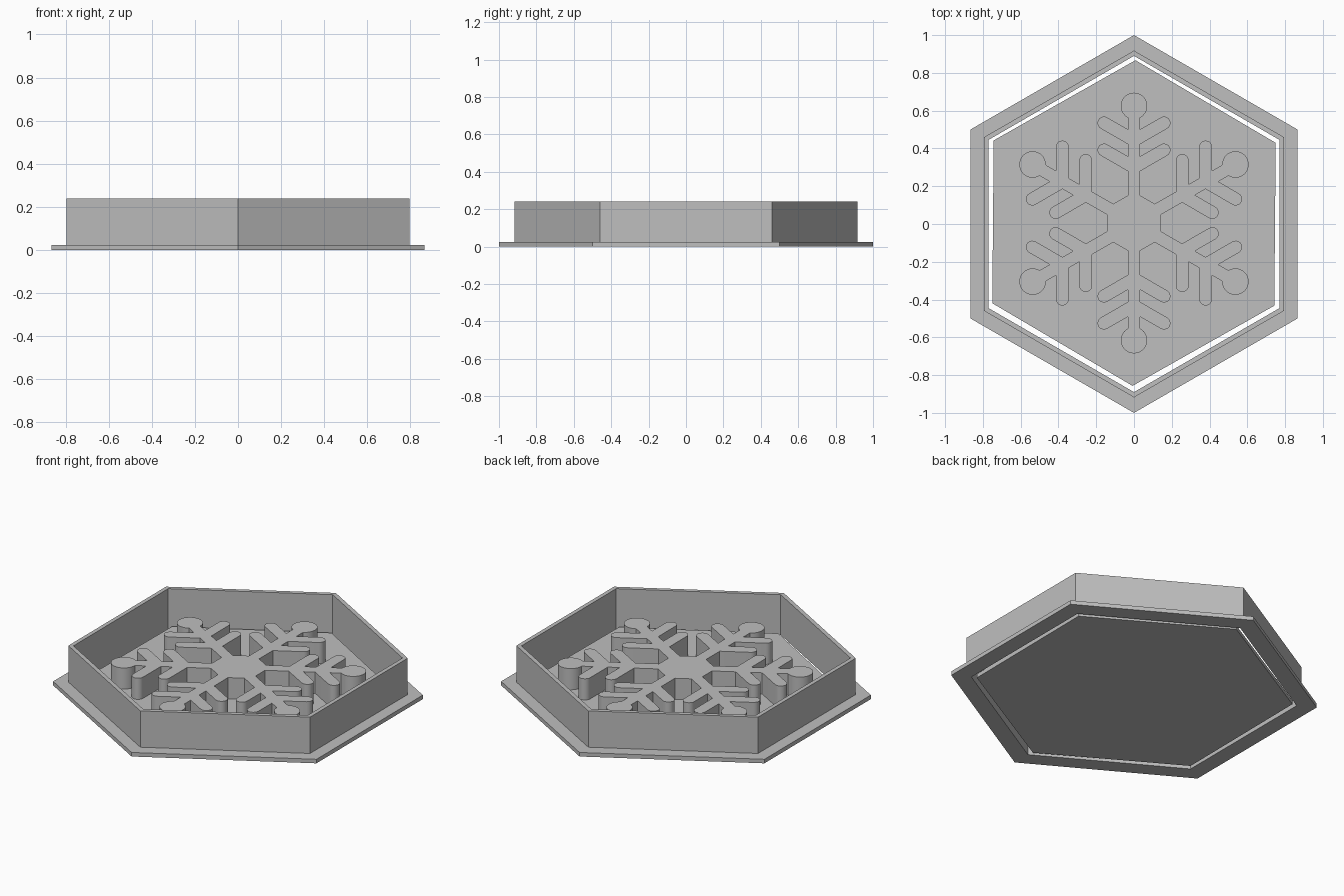
import bpy, bmesh
from math import sin, cos, pi, radians, sqrt, tan
from mathutils import Vector, Matrix

cube = bpy.data.objects.get("Cube")
if cube:
    bpy.data.objects.remove(cube, do_unlink=True)

grey = bpy.data.materials.new("plain grey")
grey.use_nodes = True
grey.diffuse_color = (0.52, 0.52, 0.52, 1)
grey.node_tree.nodes["Principled BSDF"].inputs["Base Color"].default_value = grey.diffuse_color


def finish(name, bm):
    bmesh.ops.recalc_face_normals(bm, faces=bm.faces[:])
    mesh = bpy.data.meshes.new(name)
    bm.to_mesh(mesh)
    bm.free()
    mesh.materials.append(grey)
    obj = bpy.data.objects.new(name, mesh)
    bpy.context.collection.objects.link(obj)
    return obj


def prism(bm, outline, z0, z1):
    """Extrude a flat outline from z0 up to z1."""
    face = bm.faces.new([bm.verts.new((x, y, z0)) for x, y in outline])
    new = bmesh.ops.extrude_face_region(bm, geom=[face], use_keep_orig=True)["geom"]
    bmesh.ops.translate(bm, vec=(0, 0, z1 - z0),
                        verts=[v for v in new if isinstance(v, bmesh.types.BMVert)])


def hexagon(radius):
    return [(radius * sin(i * pi / 3), radius * cos(i * pi / 3)) for i in range(6)]


# Cutter: an L-shaped section swept round a hexagon
BASE, RIM, STAMP = 0.024, 0.24, 0.15
section = [(0.89, 0), (1.0, 0), (1.0, BASE), (0.918, BASE), (0.918, RIM), (0.89, RIM)]
bm = bmesh.new()
loops = [[bm.verts.new((x, y, z)) for x, y in hexagon(r)] for r, z in section]
for a, b in zip(loops, loops[1:] + loops[:1]):
    for i in range(6):
        j = (i + 1) % 6
        bm.faces.new((a[i], a[j], b[j], b[i]))
finish("cutter_wall_and_flange", bm)

# Stamp base plate, loose inside the cutter
SHIFT = 0.005
bm = bmesh.new()
prism(bm, hexagon(0.862), 0, BASE)
plate = finish("stamp_plate", bm)
plate.location.y = SHIFT
plate.rotation_euler.z = radians(-0.5)

# Snowflake relief: half an arm, mirrored, then turned six times
STEM, TIP, BULB, BULB_Y, HUB = 0.033, 0.034, 0.07, 0.62, 0.143


def arc(centre, radius, start, end, steps):
    return [centre + radius * Vector((cos(t), sin(t))) for t in
            (radians(start + (end - start) * k / steps) for k in range(steps + 1))]


slope = tan(pi / 6)
half = [Vector((STEM, 2 * HUB / sqrt(3) - STEM * slope))]
for root in (0.295, 0.438):
    mid, spread = root + STEM * slope, TIP / cos(pi / 6)
    half.append(Vector((STEM, mid - spread)))
    half += arc(Vector((0.159, root + 0.159 * slope)), TIP, -60, 120, 10)
    half.append(Vector((STEM, mid + spread)))
join = Vector((STEM, -sqrt(BULB ** 2 - STEM ** 2)))
start = -90 + Vector((0, -1)).angle(join) * 180 / pi
half += arc(Vector((0, BULB_Y)), BULB, start, 90, 16)
arm = half + [Vector((-p.x, p.y)) for p in reversed(half[:-1])]
flake = [Matrix.Rotation(k * pi / 3, 2) @ p for k in range(6) for p in arm]
bm = bmesh.new()
prism(bm, flake, BASE, STAMP)
snowflake = finish("snowflake_relief", bm)
snowflake.location.y = SHIFT

# Smooth the rounded tips, keep the edges sharp
bpy.ops.object.select_all(action='DESELECT')
snowflake.select_set(True)
bpy.context.view_layer.objects.active = snowflake
bpy.ops.object.shade_smooth_by_angle(angle=radians(28))
